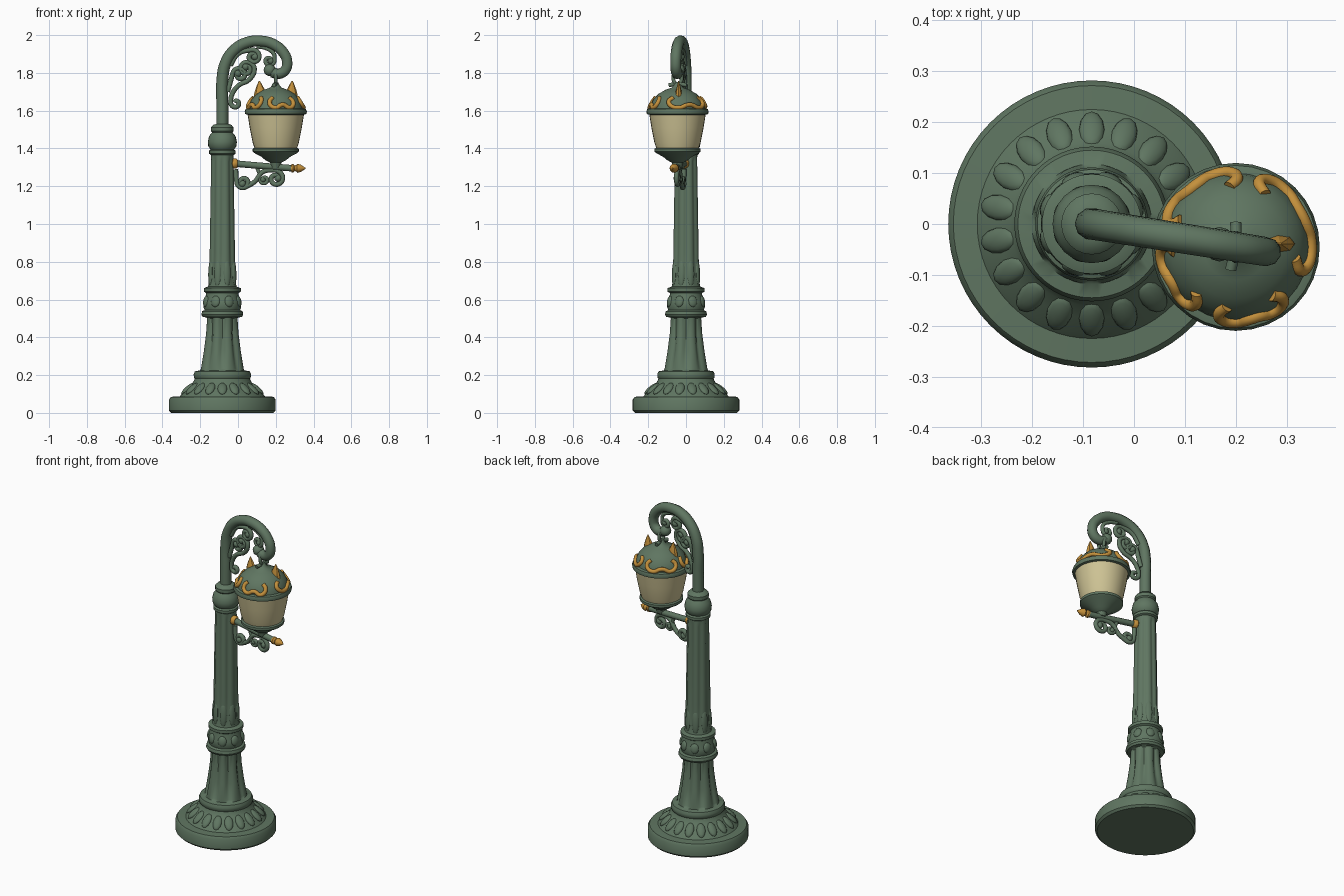
import bpy, bmesh
from math import sin, cos, pi, radians, tan
from mathutils import Vector, Matrix

if "Cube" in bpy.data.objects:
    bpy.data.objects.remove(bpy.data.objects["Cube"])

POLE_X = -0.083
TURN = radians(9)          # the arm swings slightly towards the front
LAMP = (0.2, -0.045)


def material(name, rgb):
    m = bpy.data.materials.new(name)
    m.use_nodes = True
    m.diffuse_color = (*rgb, 1)
    m.node_tree.nodes["Principled BSDF"].inputs["Base Color"].default_value = (*rgb, 1)
    return m


GREEN = material("green iron", (0.115, 0.18, 0.12))
GOLD = material("gold paint", (0.55, 0.28, 0.045))
GLASS = material("cream glass", (0.62, 0.55, 0.30))


def smooth(ob, angle=40):
    bpy.ops.object.select_all(action='DESELECT')
    ob.select_set(True)
    bpy.context.view_layer.objects.active = ob
    bpy.ops.object.shade_smooth_by_angle(angle=radians(angle))


def finish(name, bm, mat, loc=(0, 0, 0), rot=(0, 0, 0)):
    bmesh.ops.recalc_face_normals(bm, faces=bm.faces)
    me = bpy.data.meshes.new(name)
    bm.to_mesh(me)
    bm.free()
    me.materials.append(mat)
    ob = bpy.data.objects.new(name, me)
    ob.location, ob.rotation_euler = loc, rot
    bpy.context.collection.objects.link(ob)
    smooth(ob)
    return ob


def lathe(name, profile, mat, loc, seg=32, rot=(0, 0, 0), flutes=0):
    """Turn (radius, height[, flute depth]) points about the z axis."""
    bm = bmesh.new()
    rings = []
    for r, z, *depth in profile:
        d = depth[0] if depth else 0
        ring = []
        for i in range(seg):
            a = 2 * pi * i / seg
            k = r - d * (0.5 + 0.5 * cos(flutes * a)) ** 2
            ring.append(bm.verts.new((k * cos(a), k * sin(a), z)))
        rings.append(ring)
    for low, high in zip(rings, rings[1:]):
        for i in range(seg):
            j = (i + 1) % seg
            bm.faces.new((low[i], low[j], high[j], high[i]))
    bm.faces.new(rings[0])
    bm.faces.new(rings[-1])
    return finish(name, bm, mat, loc, rot)


def on_arm(x, z):
    return Vector((x, -(x - POLE_X) * tan(TURN), z))


def tube(name, points, radius, mat, taper=1.0, cyclic=False):
    cu = bpy.data.curves.new(name, 'CURVE')
    cu.dimensions = '3D'
    cu.bevel_depth, cu.bevel_resolution = radius, 3
    cu.resolution_u, cu.use_fill_caps = 5, True
    sp = cu.splines.new('BEZIER')
    sp.bezier_points.add(len(points) - 1)
    sp.use_cyclic_u = cyclic
    for i, (bp, p) in enumerate(zip(sp.bezier_points, points)):
        bp.co = p
        bp.handle_left_type = bp.handle_right_type = 'AUTO'
        bp.radius = 1 + (taper - 1) * i / len(points)
    ob = bpy.data.objects.new(name, cu)
    bpy.context.collection.objects.link(ob)
    cu.materials.append(mat)
    bpy.ops.object.select_all(action='DESELECT')
    ob.select_set(True)
    bpy.context.view_layer.objects.active = ob
    bpy.ops.object.convert(target='MESH')
    smooth(bpy.context.view_layer.objects.active)


def curl(cx, cz, r, start, turns, n=10):
    """Points of an inward spiral in the plane of the arm."""
    pts = []
    for i in range(n + 1):
        t = i / n
        a = radians(start) + 2 * pi * turns * t
        k = r * (1 - 0.7 * t)
        pts.append((cx + k * cos(a), cz + k * sin(a)))
    return pts


def scroll(name, pts, radius=0.013):
    tube(name, [on_arm(*p) for p in pts], radius, GREEN)
    bead(name + "_bead", on_arm(*pts[-1]), (radius * 1.5,) * 3)


def bead(name, loc, size, rot=None, mat=GREEN):
    bm = bmesh.new()
    bmesh.ops.create_uvsphere(bm, u_segments=12, v_segments=8, radius=1)
    m = Matrix.Diagonal((*size, 1))
    bm.transform((rot.to_4x4() if rot else Matrix()) @ m)
    return finish(name, bm, mat, loc)


# Foot, fluted pedestal, collars and shaft
pole = (POLE_X, 0, 0)
lathe("foot", [(.27, 0), (.282, .012), (.282, .07), (.272, .085), (.225, .088), (.215, .1),
               (.185, .13), (.16, .155), (.148, .175), (.14, .2)], GREEN, pole, 64)
lathe("pedestal", [(.14, .175), (.15, .185), (.152, .205), (.145, .22), (.118, .225),
                   (.118, .235, .012), (.102, .33, .016), (.09, .42, .016), (.084, .5, .008),
                   (.084, .505), (.104, .508), (.111, .52), (.107, .538), (.092, .545)],
      GREEN, pole, 64, flutes=8)
lathe("middle_collar", [(.092, .54), (.1, .56), (.099, .59), (.086, .625), (.086, .635),
                        (.098, .642), (.098, .66), (.078, .668)], GREEN, pole, 48)
lathe("shaft", [(.078, .66), (.073, .68), (.072, .72, .006), (.07, .85, .008), (.062, 1.33, .008),
                (.06, 1.36), (.06, 1.37)], GREEN, pole, 64, flutes=8)
lathe("upper_collar", [(.06, 1.365), (.07, 1.372), (.07, 1.388), (.062, 1.395), (.074, 1.41),
                       (.077, 1.435), (.07, 1.465), (.054, 1.485), (.06, 1.492), (.06, 1.512),
                       (.048, 1.525), (.03, 1.53)], GREEN, pole, 24)

# Petals round the foot, and leaves round the shaft and collar
def petal_ring(name, count, radius, z, size, lean):
    for i in range(count):
        a = 2 * pi * (i + .5) / count
        rot = Matrix.Rotation(a, 3, 'Z') @ Matrix.Rotation(lean, 3, 'Y')
        bead(f"{name}_{i + 1}", (POLE_X + radius * cos(a), radius * sin(a), z), size, rot)


petal_ring("foot_petal", 18, .185, .128, (.046, .025, .014), radians(40))
petal_ring("shaft_leaf", 8, .067, .74, (.011, .02, .075), radians(-2))
petal_ring("collar_leaf", 8, .094, .59, (.012, .025, .03), radians(-10))

# Hooked tube over the lamp
hook = [(POLE_X, 1.5), (POLE_X, 1.63), (POLE_X, 1.76), (-.066, 1.85), (-.02, 1.92), (.05, 1.961),
        (.12, 1.968), (.19, 1.95), (.242, 1.905), (.26, 1.86), (.25, 1.815), (.215, 1.795), (.18, 1.803)]
tube("hook", [on_arm(*p) for p in hook], .032, GREEN, taper=.85)
bead("hook_end", on_arm(.168, 1.815), (.032, .034, .032))

# Scrollwork inside the hook
scroll("large_scroll", curl(-.012, 1.64, .026, 180, .9)[::-1]
       + [(-.03, 1.69), (.005, 1.735), (.06, 1.765)] + curl(.045, 1.82, .042, 0, 1.3))
scroll("side_scroll", [(-.055, 1.7), (-.035, 1.77)] + curl(.01, 1.79, .04, 180, -1.1))
scroll("top_scroll", [(-.04, 1.84), (0, 1.9), (.06, 1.92)] + curl(.08, 1.885, .036, 70, -1.2))
scroll("small_scroll", [(.1, 1.94), (.15, 1.93), (.19, 1.9)] + curl(.165, 1.865, .03, 20, -1.1), .011)

# Lower bracket with gilded ends
tube("bracket_rod", [on_arm(-.04, 1.322), on_arm(.12, 1.308), on_arm(.29, 1.295)], .018, GREEN)
along = (0, pi / 2, -TURN)
lathe("bracket_collar", [(.02, 0), (.027, .006), (.027, .02), (.019, .03)], GOLD,
      on_arm(-.03, 1.32), 16, along)
lathe("bracket_tip", [(.014, 0), (.022, .005), (.022, .014), (.013, .022), (.024, .036),
                      (.018, .055), (.003, .078)], GOLD, on_arm(.28, 1.295), 16, along)
scroll("bracket_scroll_inner", [(-.012, 1.29)] + curl(.028, 1.222, .036, 170, 1.2))
scroll("bracket_scroll_outer", [(.04, 1.195), (.09, 1.225), (.13, 1.275), (.17, 1.285)]
       + curl(.2, 1.24, .042, 80, -1.2))
scroll("bracket_scroll_small", [(.1, 1.3), (.115, 1.26)] + curl(.14, 1.235, .024, 180, 1), .01)

# Lantern
lamp = (*LAMP, 0)
lathe("lantern_base", [(.024, 1.3), (.03, 1.325), (.055, 1.338), (.075, 1.355), (.112, 1.375),
                       (.122, 1.383), (.122, 1.398), (.11, 1.405)], GREEN, lamp)
lathe("lantern_glass", [(.112, 1.4), (.122, 1.43), (.138, 1.51), (.15, 1.585)], GLASS, lamp)
lathe("lantern_rim", [(.148, 1.578), (.162, 1.582), (.165, 1.595), (.16, 1.608), (.145, 1.612)], GREEN, lamp)
lathe("lantern_dome", [(.146, 1.605), (.142, 1.63), (.128, 1.66), (.102, 1.688), (.065, 1.71),
                       (.03, 1.722), (.02, 1.735), (.012, 1.75)], GREEN, lamp)

# Hanging ring and cross pin
ring = [(LAMP[0], LAMP[1] + .022 * cos(a), 1.775 + .036 * sin(a)) for a in (i * pi / 4 for i in range(8))]
tube("hanging_ring", ring, .01, GREEN, cyclic=True)
tube("cross_pin", [(LAMP[0] - .01, LAMP[1] - .045, 1.735), (LAMP[0], LAMP[1], 1.742),
                   (LAMP[0], LAMP[1] + .048, 1.735)], .011, GREEN)

# Gilded pointed ears on the dome
for side, name in ((-1, "right_ear"), (1, "left_ear")):
    ear = lathe(name, [(.036, 0), (.034, .03), (.026, .055), (.014, .082), (.003, .104)], GOLD,
                (LAMP[0] + side * .08, LAMP[1] + .006, 1.654), 8, (0, side * radians(4), 0))
    ear.scale.y = .55

# Gilded garlands round the dome, with ends hooked up the slope
for i, (mid, half) in enumerate(((125, 36), (25, 45), (207, 28), (284, 28))):
    pts = []
    for t, r, z in ((-.8, .118, 1.668), (-1, .134, 1.65), (-.85, .146, 1.625), (-.45, .147, 1.616),
                    (-.1, .144, 1.63), (.15, .143, 1.63), (.5, .147, 1.616), (.85, .146, 1.625),
                    (1, .134, 1.65), (.8, .118, 1.668)):
        a = radians(mid + half * t)
        pts.append((LAMP[0] + r * cos(a), LAMP[1] + r * sin(a), z))
    tube(f"dome_garland_{i + 1}", pts, .012, GOLD)
